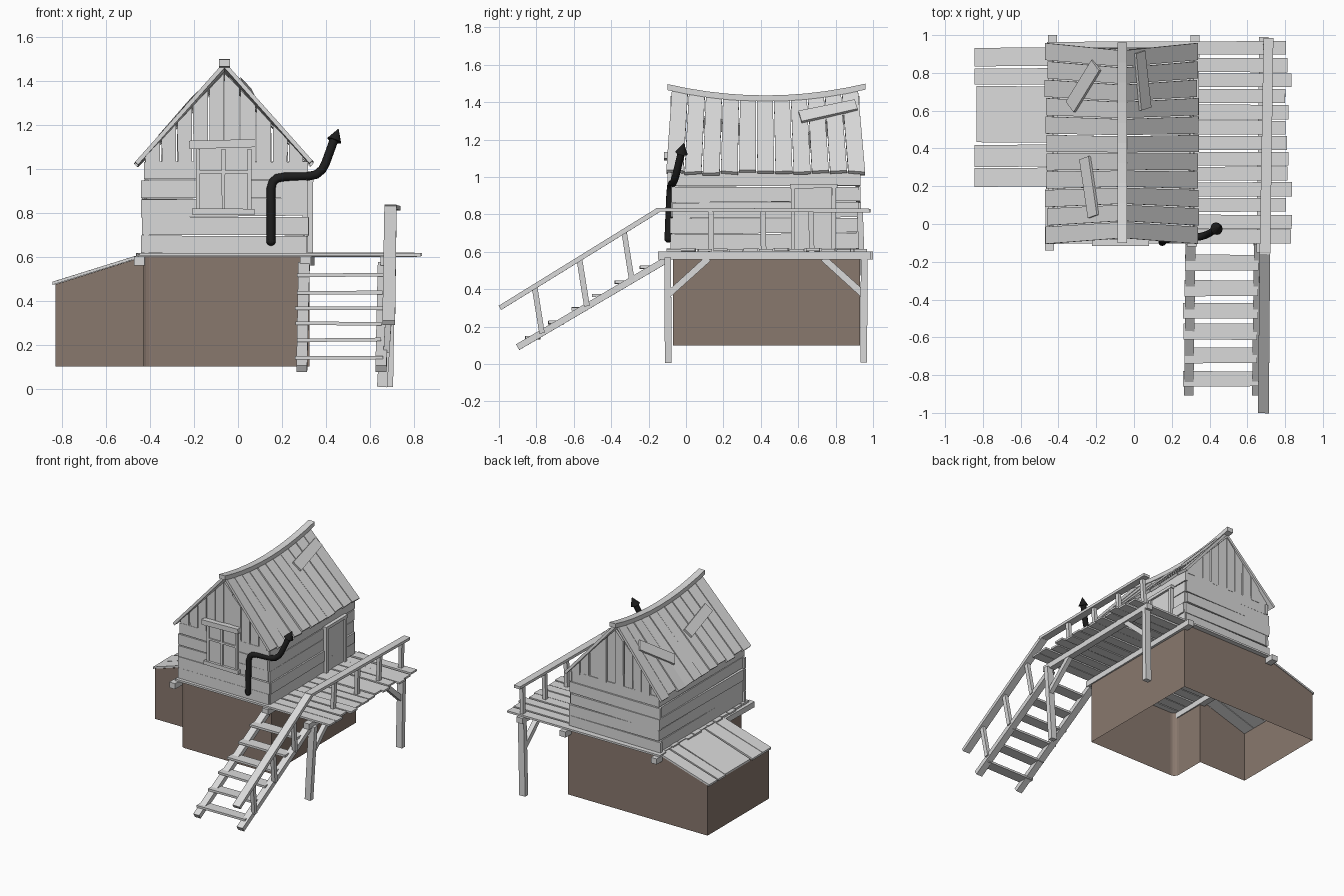
import bpy, bmesh, math, random
from mathutils import Vector as V

if "Cube" in bpy.data.objects:
    bpy.data.objects.remove(bpy.data.objects["Cube"])
random.seed(4)
J = lambda a: random.uniform(-a, a)

def material(name, col):
    m = bpy.data.materials.new(name)
    m.diffuse_color = (*col, 1)
    m.use_nodes = True
    m.node_tree.nodes["Principled BSDF"].inputs["Base Color"].default_value = m.diffuse_color
    return m

WOOD = material("pale grey wood", (0.7, 0.7, 0.7))
BROWN = material("brown foundation", (0.25, 0.188, 0.155))
BLACK = material("black pipe", (0.012, 0.012, 0.012))

def finish(name, bm, mat, normals=True):
    if normals:
        bmesh.ops.recalc_face_normals(bm, faces=bm.faces)
    me = bpy.data.meshes.new(name)
    bm.to_mesh(me)
    bm.free()
    me.materials.append(mat)
    ob = bpy.data.objects.new(name, me)
    bpy.context.collection.objects.link(ob)
    return ob

def slab(bm, quad, off):
    """Closed board: a four-cornered face pushed along an offset."""
    a = [bm.verts.new(V(p)) for p in quad]
    b = [bm.verts.new(V(p) + V(off)) for p in quad]
    bm.faces.new(a)
    bm.faces.new(b[::-1])
    for i in range(4):
        j = (i + 1) % 4
        bm.faces.new((a[i], b[i], b[j], a[j]))

def plank(bm, a, b, w, t, up=(0, 0, 1), rough=0.06):
    """Board from a to b, width w across, thickness t along up, uneven ends."""
    a, b = V(a), V(b)
    d = (b - a).normalized()
    s = d.cross(V(up)).normalized()
    n = s.cross(d)
    w0, w1 = w / 2 * (1 + J(rough)), w / 2 * (1 + J(rough))
    q = [a - s * w0, a + s * w0, b + s * w1, b - s * w1]
    slab(bm, [p - n * t / 2 for p in q], n * t)

# foundation walls: L-shaped outline with rounded front left corner, open top and bottom
bm = bmesh.new()
outline = [(0.325, -0.07)]
outline += [(-0.39 - 0.04 * math.sin(k * math.pi / 8), -0.03 - 0.04 * math.cos(k * math.pi / 8)) for k in range(5)]
outline += [(-0.43, 0.2), (-0.83, 0.2), (-0.83, 0.93), (-0.43, 0.93), (0.325, 0.93)]
top = lambda x: 0.6 - max(0, -0.43 - x) * 0.315
lo = [bm.verts.new((x, y, 0.1)) for x, y in outline]
hi = [bm.verts.new((x, y, top(x))) for x, y in outline]
for i in range(len(lo)):
    j = (i + 1) % len(lo)
    bm.faces.new((lo[i], lo[j], hi[j], hi[i]))
finish("foundation_walls", bm, BROWN)

# lean-to roof boards
bm = bmesh.new()
for y0, y1 in ((0.2, 0.298), (0.305, 0.42), (0.43, 0.728), (0.738, 0.825), (0.838, 0.935)):
    x = -0.84 + J(0.006)
    slab(bm, [(x, y0 + J(.005), 0.472), (x, y1 + J(.005), 0.472), (-0.43, y1, 0.601), (-0.43, y0, 0.601)],
         (0, 0, 0.014))
finish("lean_to_roof", bm, WOOD)

# deck boards
bm = bmesh.new()
n = 13
step = 1.08 / n
for i in range(n):
    y = -0.11 + (i + 0.5) * step
    z = 0.608 + J(0.003)
    plank(bm, (-0.455 + J(.01), y, z), (0.82 + J(.02), y + J(.005), z + J(.003)), step - 0.009, 0.014)
finish("deck_boards", bm, WOOD)

# beams under the deck, posts and braces
bm = bmesh.new()
for x, y0, y1 in ((-0.44, -0.14, 1.0), (0.315, -0.12, 1.0), (0.68, -0.15, 0.99)):
    plank(bm, (x - 0.008, y0, 0.58), (x + 0.008, y1, 0.58), 0.05, 0.042)
finish("deck_beams", bm, WOOD)
bm = bmesh.new()
for y, dy, x0 in ((-0.095, 1, 0.655), (0.95, -1, 0.68)):
    plank(bm, (x0, y, 0.008), (0.69, y - 0.003 * dy, 0.57), 0.048, 0.036, (0, 1, 0))
    plank(bm, (0.68, y + 0.005 * dy, 0.375), (0.68, y + 0.215 * dy, 0.565), 0.035, 0.035, (1, 0, 0))
finish("deck_posts_and_braces", bm, WOOD)

# house walls: horizontal boards on four sides
bm = bmesh.new()
h = 0.42 / 5
for i in range(5):
    z = 0.613 + (i + 0.5) * h
    for y in (-0.07, 0.92):
        dz, dy = J(0.004), J(0.005)
        plank(bm, (-0.43 + J(.012), y + dy, z - dz), (0.312 + J(.01), y + dy, z + dz), h - 0.005, 0.022, (0, 1, 0))
    for x in (-0.42, 0.308):
        dz, dx = J(0.004), J(0.005)
        plank(bm, (x + dx, -0.075 + J(.006), z - dz), (x + dx, 0.925 + J(.01), z + dz), h - 0.005, 0.022, (1, 0, 0))
finish("house_walls", bm, WOOD)

# gables: vertical boards cut to the roof slope
bm = bmesh.new()
AX = -0.062
rake = lambda x: 1.435 - abs(x - AX) * 1.06
for y in (-0.08, 0.905):
    for s in (-1, 1):
        for k in range(5):
            a, b = AX + s * (k * 0.073 + 0.001), AX + s * ((k + 1) * 0.073 - 0.006)
            yy = y + J(0.005)
            slab(bm, [(a, yy, 1.02), (b + J(.003), yy, 1.02), (b + J(.003), yy, rake(b)), (a, yy, rake(a))], (0, 0.02, 0))
finish("gable_boards", bm, WOOD)

# sagging roof: boards from ridge to eave on both slopes
ridge = lambda y: 1.4 + 0.055 * ((y - 0.425) / 0.5) ** 2
n = 11
for s, name in ((-1, "roof_left"), (1, "roof_right")):
    bm = bmesh.new()
    for i in range(n):
        r0, r1 = -0.075 + i * 1.0 / n, -0.075 + (i + 1) * 1.0 / n - 0.006
        e0, e1 = -0.105 + i * 1.07 / n, -0.105 + (i + 1) * 1.07 / n - 0.007
        k = J(0.008)
        ex, ez, lift = AX + s * (0.39 + k), 1.015 - k, J(0.004)
        slab(bm, [(AX, r0, ridge(r0) + lift), (AX, r1, ridge(r1) + lift),
                  (ex, e1, ez + lift + J(.004)), (ex, e0, ez + lift + J(.004))], (s * 0.013, 0, 0.014))
    finish(name, bm, WOOD)

# curved ridge beam
bm = bmesh.new()
rings = []
for i in range(11):
    y = -0.1 + i * 0.106
    z = ridge(y) + 0.004
    rings.append([bm.verts.new((AX + dx, y, z + dz)) for dx, dz in ((-.025, 0), (.025, 0), (.025, .032), (-.025, .032))])
for a, b in zip(rings, rings[1:]):
    for i in range(4):
        j = (i + 1) % 4
        bm.faces.new((a[i], a[j], b[j], b[i]))
bm.faces.new(rings[0])
bm.faces.new(rings[-1])
finish("ridge_beam", bm, WOOD)

# repair boards lying on the roof
def on_roof(x, y):
    t = abs(x - AX) / 0.39
    return (x, y, ridge(y) * (1 - t) + 1.015 * t + 0.036)
bm = bmesh.new()
for a, b, w in (((0.03, 0.91), (0.06, 0.61), 0.075), ((-0.2, 0.84), (-0.335, 0.62), 0.085), ((-0.26, 0.35), (-0.215, 0.04), 0.07)):
    plank(bm, on_roof(*a), on_roof(*b), w, 0.016, (1.05 if a[0] > AX else -1.05, 0, 1))
finish("roof_patches", bm, WOOD)

# window: pane, frame, crossbars, sill and hood
bm = bmesh.new()
Y = (0, 1, 0)
plank(bm, (-0.065, -0.083, 0.81), (-0.065, -0.083, 1.1), 0.23, 0.01, Y, 0)
for x, w in ((-0.182, 0.018), (-0.066, 0.016), (0.052, 0.018)):
    plank(bm, (x, -0.09, 0.81), (x, -0.09, 1.09), w, 0.018, Y)
plank(bm, (-0.185, -0.09, 0.985), (0.055, -0.09, 0.985), 0.014, 0.016, Y)
plank(bm, (-0.21, -0.092, 0.805), (0.075, -0.092, 0.803), 0.028, 0.03, Y)
plank(bm, (-0.222, -0.097, 1.108), (0.08, -0.097, 1.116), 0.036, 0.04, Y)
finish("window", bm, WOOD)

# door with frame
bm = bmesh.new()
X = (1, 0, 0)
for y in (0.615, 0.68, 0.745):
    plank(bm, (0.322, y, 0.615), (0.322, y, 0.94), 0.065, 0.012, X, 0.02)
for y in (0.572, 0.79):
    plank(bm, (0.328, y, 0.615), (0.328, y, 0.945), 0.022, 0.026, X)
plank(bm, (0.33, 0.555, 0.95), (0.33, 0.81, 0.952), 0.022, 0.028, X)
finish("door", bm, WOOD)

# stairs: two stringers and six treads
bm = bmesh.new()
for x in (0.295, 0.655):
    plank(bm, (x - 0.005, -0.9, 0.09), (x + 0.005, -0.1, 0.56), 0.05, 0.035)
finish("stair_stringers", bm, WOOD)
bm = bmesh.new()
for y, z in ((-.205, .515), (-.34, .437), (-.46, .365), (-.57, .298), (-.695, .22), (-.82, .14)):
    plank(bm, (0.265 + J(.006), y, z), (0.655 + J(.006), y, z + J(.004)), 0.082, 0.016)
finish("stair_treads", bm, WOOD)

# handrail: flat part, sloping part and balusters
bm = bmesh.new()
plank(bm, (0.693, -0.16, 0.825), (0.712, 0.985, 0.82), 0.055, 0.02)
plank(bm, (0.685, -0.995, 0.3), (0.693, -0.145, 0.825), 0.058, 0.026)
finish("handrail", bm, WOOD)
bm = bmesh.new()
for y in (0.135, 0.41, 0.67, 0.93):
    plank(bm, (0.695, y + J(.008), 0.6), (0.705, y, 0.82), 0.03, 0.026, X)
for y, z in ((-0.77, 0.165), (-0.53, 0.31), (-0.29, 0.45)):
    plank(bm, (0.675, y, z), (0.688, y - 0.04, z + 0.25), 0.03, 0.028, X)
finish("balusters", bm, WOOD)

# bent black pipe with pointed cap
cu = bpy.data.curves.new("pipe", "CURVE")
cu.dimensions = "3D"
cu.bevel_depth = 0.02
cu.bevel_resolution = 2
cu.use_fill_caps = True
pts = [(.15, -.095, .67), (.15, -.09, .80), (.15, -.085, .91), (.158, -.082, .94), (.178, -.08, .957), (.21, -.078, .963),
       (.32, -.07, .966), (.355, -.066, .973), (.382, -.058, .995), (.398, -.05, 1.025), (.438, -.024, 1.135)]
sp = cu.splines.new("POLY")
sp.points.add(len(pts) - 1)
for p, c in zip(sp.points, pts):
    p.co = (*c, 1)
cu.materials.append(BLACK)
pipe = bpy.data.objects.new("pipe", cu)
bpy.context.collection.objects.link(pipe)

def primitive(name, loc, axis):
    bm = bmesh.new()
    if axis:
        bmesh.ops.create_cone(bm, cap_ends=True, segments=12, radius1=0.034, radius2=0, depth=0.06)
    else:
        bmesh.ops.create_uvsphere(bm, u_segments=12, v_segments=8, radius=0.021)
    ob = finish(name, bm, BLACK)
    ob.location = loc
    if axis:
        ob.rotation_euler = V(axis).to_track_quat("Z", "Y").to_euler()
primitive("pipe_cap", (0.447, -0.018, 1.155), (0.04, 0.026, 0.11))
primitive("pipe_foot", pts[0], None)
